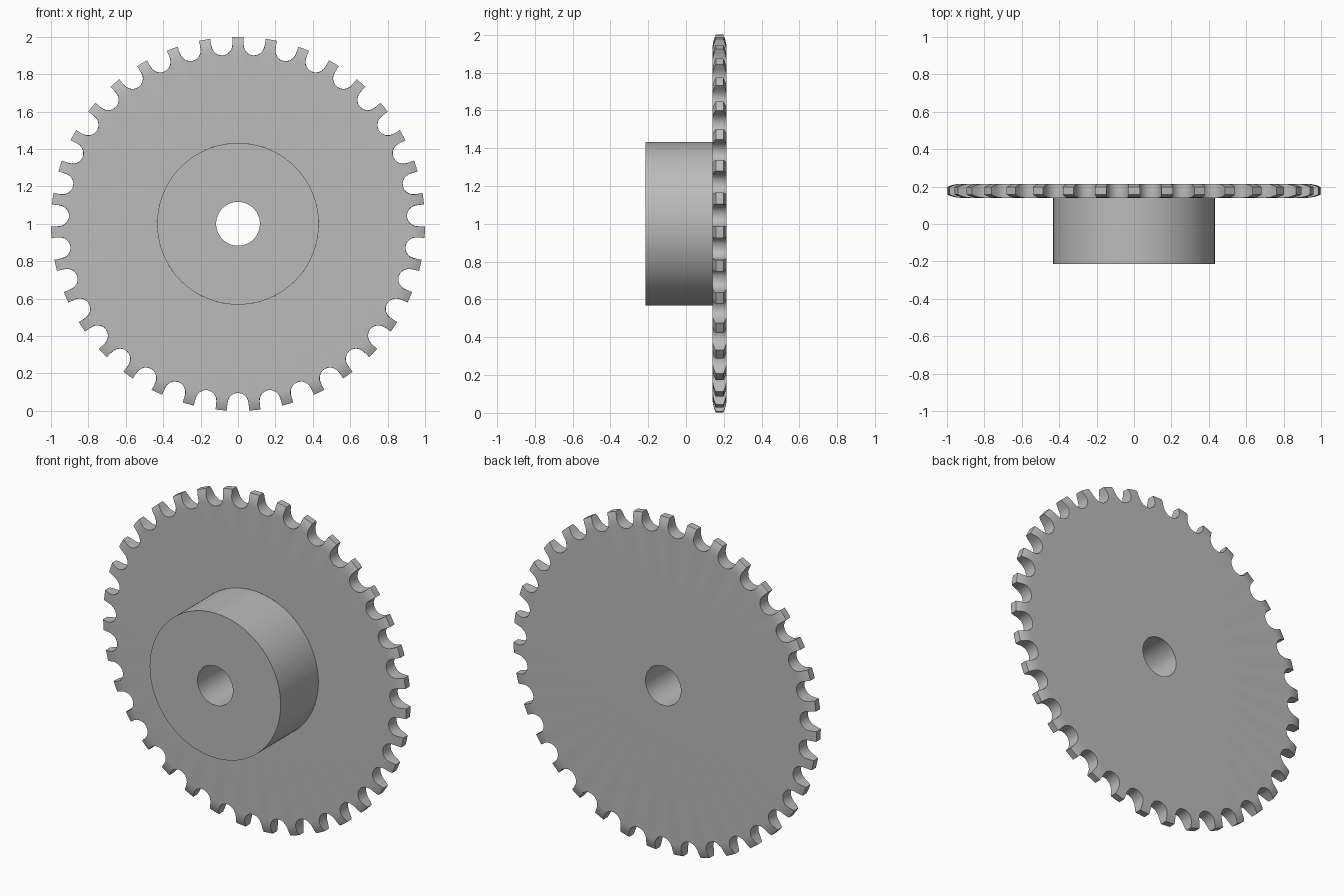
import bpy
import bmesh
from math import sin, cos, pi, sqrt, hypot, atan2

if "Cube" in bpy.data.objects:
    bpy.data.objects.remove(bpy.data.objects["Cube"])

TEETH = 35
PITCH_R, ROLLER_R = 0.961, 0.057      # circle of gap centres, gap radius
TIP_R, SHOULDER_R = 1.0, 0.924        # tooth tip, start of the rounded tooth flank
ROUND_R = 0.172                       # rounding of the tooth sides
HUB_R, BORE_R = 0.432, 0.117
FRONT, PLATE_FRONT, BACK = -0.215, 0.14, 0.215
CENTRE_Z = 1.0
STEPS = 7

steel = bpy.data.materials.new("steel grey")
steel.use_nodes = True
GREY = (0.5, 0.5, 0.5, 1)
steel.diffuse_color = GREY
steel.node_tree.nodes["Principled BSDF"].inputs["Base Color"].default_value = GREY


def gap_half_width(u):
    """Half width of a roller gap at distance u along its axis."""
    if u < PITCH_R:
        return sqrt(max(0, ROLLER_R ** 2 - (PITCH_R - u) ** 2))
    return ROLLER_R + 0.05 * (u - PITCH_R)


def toothed_ring(cap):
    """Polar outline (radius, angle) of the teeth, cut off at radius cap."""
    root = PITCH_R - ROLLER_R
    end = cap
    for _ in range(20):
        end = sqrt(cap ** 2 - gap_half_width(end) ** 2)
    side = []
    for k in range(STEPS):
        u = root + (end - root) * (1 - cos(pi / 2 * k / (STEPS - 1)))
        w = gap_half_width(u)
        side.append((hypot(u, w), atan2(w, u)))
    gap = [(r, -a) for r, a in reversed(side[1:])] + side
    start, pitch = side[-1][1], 2 * pi / TEETH
    tip = [(cap, start + (pitch - 2 * start) * k / 4) for k in (1, 2, 3)]
    return [(r, a + pi / 2 + pitch * (t + 0.5))
            for t in range(TEETH) for r, a in gap + tip]


def skin(name, rings):
    """Join successive (outline, y) rings with quads."""
    bm = bmesh.new()
    loops = [[bm.verts.new((r * cos(a), y, CENTRE_Z + r * sin(a))) for r, a in outline]
             for outline, y in rings]
    for a, b in zip(loops, loops[1:]):
        for i in range(len(a)):
            j = (i + 1) % len(a)
            bm.faces.new((a[i], b[i], b[j], a[j]))
    mesh = bpy.data.meshes.new(name)
    bm.to_mesh(mesh)
    bm.free()
    mesh.materials.append(steel)
    obj = bpy.data.objects.new(name, mesh)
    bpy.context.collection.objects.link(obj)
    bpy.ops.object.select_all(action="DESELECT")
    obj.select_set(True)
    bpy.context.view_layer.objects.active = obj
    bpy.ops.object.shade_smooth_by_angle(angle=pi / 6)
    return obj


# Toothed plate: front face, rounded tooth sides, back face down to the bore
layers = []
for k in range(6):
    rise = (TIP_R - SHOULDER_R) * k / 5
    layers.append((toothed_ring(SHOULDER_R + rise),
                   ROUND_R - sqrt(ROUND_R ** 2 - rise ** 2)))
angles = [a for _, a in layers[0][0]]
plate = [([(HUB_R, a) for a in angles], PLATE_FRONT)]
plate += [(outline, PLATE_FRONT + inset) for outline, inset in layers]
plate += [(outline, BACK - inset) for outline, inset in reversed(layers)]
plate += [([(BORE_R, a) for a in angles], BACK)]
skin("toothed_plate", plate)

# Hub with the through bore
segments = 128
hub_path = [(BORE_R, BACK), (BORE_R, FRONT), (HUB_R, FRONT), (HUB_R, PLATE_FRONT)]
skin("hub", [([(r, 2 * pi * i / segments) for i in range(segments)], y)
             for r, y in hub_path])
